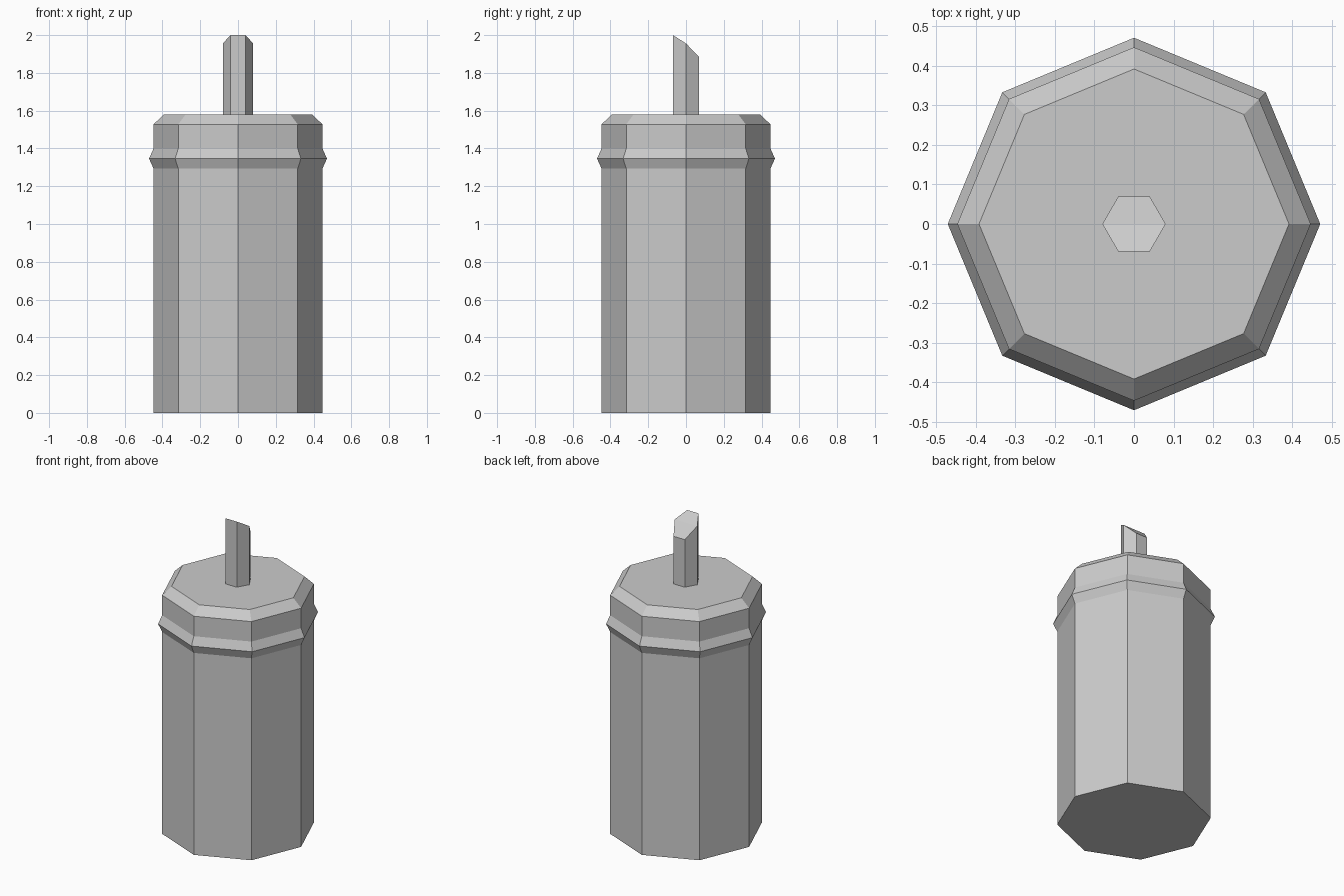
import bpy, bmesh
from math import cos, sin, tau

cube = bpy.data.objects.get("Cube")
if cube:
    bpy.data.objects.remove(cube, do_unlink=True)

grey = bpy.data.materials.new("light_grey")
grey.use_nodes = True
grey.diffuse_color = (0.6, 0.6, 0.6, 1)
grey.node_tree.nodes["Principled BSDF"].inputs["Base Color"].default_value = (0.6, 0.6, 0.6, 1)


def lathe(name, sides, profile):
    """Flat-faced solid from (radius, height) points; a height may depend on y."""
    bm = bmesh.new()
    rings = []
    for radius, height in profile:
        ring = []
        for i in range(sides):
            x, y = radius * cos(tau * i / sides), radius * sin(tau * i / sides)
            z = height(y) if callable(height) else height
            ring.append(bm.verts.new((x, y, z)))
        rings.append(ring)
    for low, high in zip(rings, rings[1:]):
        for i in range(sides):
            j = (i + 1) % sides
            bm.faces.new((low[i], low[j], high[j], high[i]))
    bm.faces.new(rings[0][::-1])
    # Top cap in two halves, so that a bent cut stays flat-faced
    top, half = rings[-1], sides // 2
    bm.faces.new(top[:half + 1])
    bm.faces.new(top[half:] + top[:1])
    mesh = bpy.data.meshes.new(name)
    bm.to_mesh(mesh)
    bm.free()
    mesh.materials.append(grey)
    obj = bpy.data.objects.new(name, mesh)
    bpy.context.collection.objects.link(obj)
    return obj


# Eight-sided canister with a raised band and a bevelled shoulder
lathe("canister", 8, [(0.447, 0), (0.447, 1.293), (0.471, 1.346), (0.447, 1.4),
                      (0.447, 1.528), (0.392, 1.58)])


# Six-sided spout, cut at a slant that steepens toward the back
def slant(y):
    return 1.956 - y * (1.03 if y > 0 else 0.636)


lathe("spout", 6, [(0.08, 1.57), (0.08, slant)])
